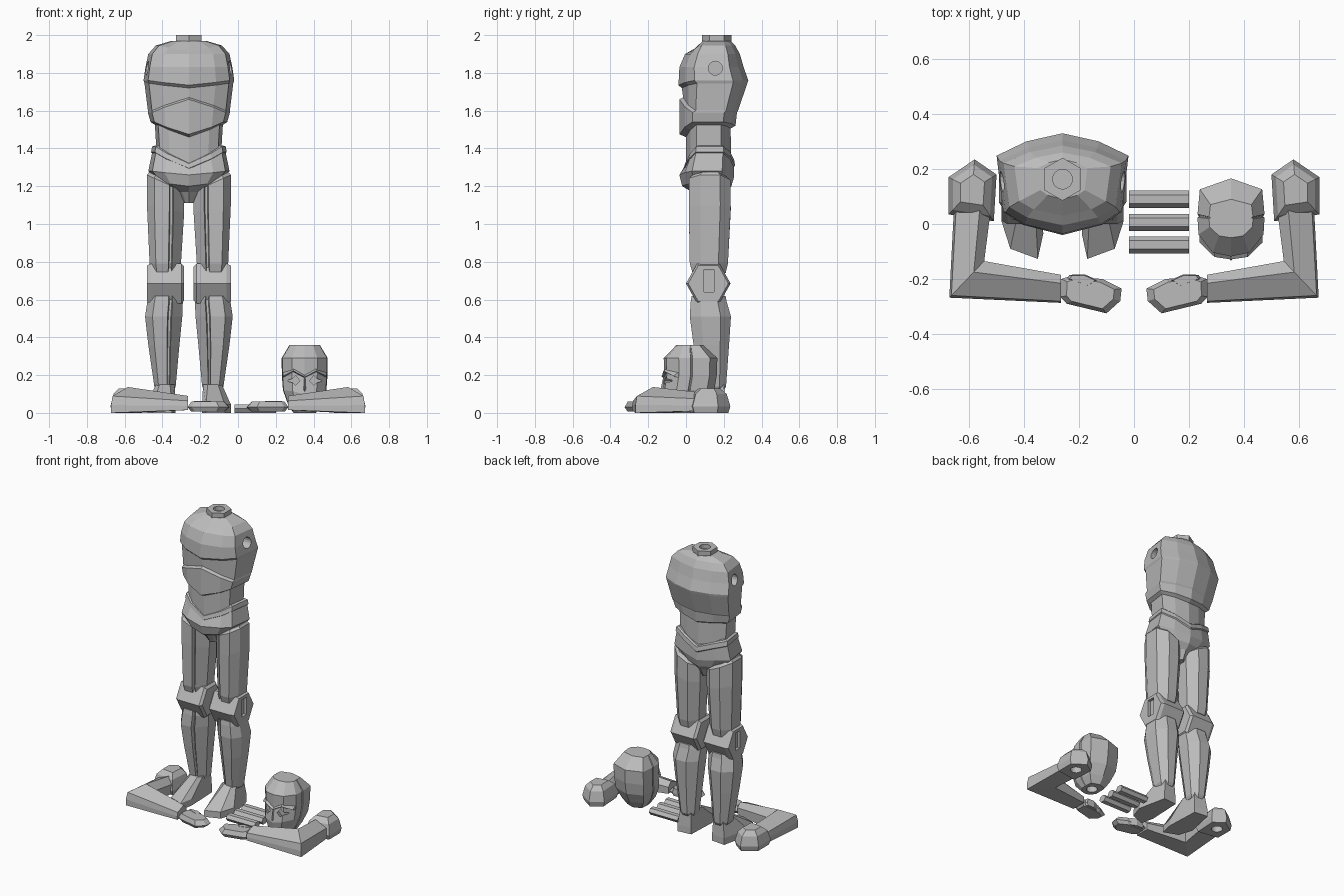
import bpy, bmesh, math
from mathutils import Matrix, Vector

cube = bpy.data.objects.get("Cube")
if cube:
    bpy.data.objects.remove(cube)

grey = bpy.data.materials.new("plain_grey")
grey.use_nodes = True
grey.diffuse_color = (0.5, 0.5, 0.5, 1)
grey.node_tree.nodes["Principled BSDF"].inputs["Base Color"].default_value = (0.5, 0.5, 0.5, 1)

BODY_X = -0.26
SIDES = (("left", 1), ("right", -1))


def finish(name, bm):
    bmesh.ops.recalc_face_normals(bm, faces=bm.faces)
    mesh = bpy.data.meshes.new(name)
    bm.to_mesh(mesh)
    bm.free()
    mesh.materials.append(grey)
    obj = bpy.data.objects.new(name, mesh)
    bpy.context.collection.objects.link(obj)
    return obj


def loft(name, rings):
    """Skin a stack of equal-length point rings and cap both ends."""
    bm = bmesh.new()
    loops = [[bm.verts.new(p) for p in ring] for ring in rings]
    n = len(loops[0])
    for a, b in zip(loops, loops[1:]):
        for i in range(n):
            j = (i + 1) % n
            bm.faces.new((a[i], a[j], b[j], b[i]))
    bm.faces.new(loops[0])
    bm.faces.new(loops[-1])
    return finish(name, bm)


def cut(obj, matrix, r1, r2, depth, sides=16):
    """Sink a round or angular socket along the local z of matrix."""
    bm = bmesh.new()
    bmesh.ops.create_cone(bm, cap_ends=True, segments=sides, radius1=r1,
                          radius2=r2, depth=depth, matrix=matrix)
    cutter = finish("cutter", bm)
    cutter.hide_render = True
    mod = obj.modifiers.new("socket", 'BOOLEAN')
    mod.operation, mod.object, mod.solver = 'DIFFERENCE', cutter, 'EXACT'
    bpy.context.view_layer.objects.active = obj
    bpy.ops.object.modifier_apply(modifier=mod.name)
    bpy.data.objects.remove(cutter)


def at(x, y, z, turn=0, axis='X'):
    return Matrix.Translation((x, y, z)) @ Matrix.Rotation(turn, 4, axis)


def shell(name, section, rows, cx):
    """Symmetric loft; rows hold side z, front and back z shift, half width, front y, back y."""
    rings = []
    for z, df, db, w, yf, yb in rows:
        half = [(u * w, yf + v * (yb - yf), z + (df if v < .5 else db) * k)
                for u, v, k in section]
        rings.append([(cx + x, y, h) for x, y, h in half] +
                     [(cx - x, y, h) for x, y, h in half[-2:0:-1]])
    return loft(name, rings)


def hexagon(r, turn=0):
    return [(r * math.cos(turn + i * math.pi / 3), r * math.sin(turn + i * math.pi / 3))
            for i in range(6)]


# Torso: section runs from front centre round to back centre
BODY = [(0, 0, 1), (.6, .1, .4), (.9, .23, 0), (1, .78, 0), (.55, .92, .4), (0, 1, 1)]
chest = shell("chest", BODY, [
    (1.97, 0, 0, .09, .09, .235), (1.945, -.03, 0, .175, .03, .26),
    (1.90, 0, 0, .215, -.005, .285), (1.83, 0, 0, .23, -.035, .305),
    (1.76, -.025, 0, .24, -.04, .33), (1.745, -.025, 0, .235, -.022, .325),
    (1.60, .07, 0, .217, -.015, .275), (1.59, .07, 0, .217, -.035, .27),
    (1.54, -.065, -.02, .203, -.035, .262), (1.525, -.065, -.02, .18, .0, .235)], BODY_X)
for name, s in SIDES:
    cut(chest, at(BODY_X + s * .23, .155, 1.825, math.pi / 2, 'Y'), .037, .037, .12)
shell("waist", BODY, [(1.56, -.05, 0, .182, 0, .235), (1.36, -.05, -.05, .17, 0, .24)], BODY_X)
shell("belt", BODY, [(1.415, -.09, -.07, .18, .01, .245), (1.41, -.09, -.07, .195, -.005, .255),
                     (1.38, -.085, -.07, .2, -.012, .26), (1.37, -.085, -.07, .19, 0, .25)], BODY_X)
shell("pelvis", BODY, [(1.39, -.085, -.07, .192, -.003, .252), (1.28, -.02, -.03, .215, -.035, .255),
                       (1.22, -.02, -.02, .16, -.02, .24), (1.17, 0, 0, .06, .03, .21),
                       (1.11, 0, 0, .025, .07, .18)], BODY_X)
neck = loft("neck", [[(BODY_X + x, .163 + y, z) for x, y in hexagon(.078, math.pi / 6)]
                     for z in (1.94, 2.0)])
cut(neck, at(BODY_X, .163, 2.0), .036, .036, .06)

# Legs: limb section with a narrow groove beside the front panel
LIMB = [(1, -.45), (.6, -1), (-.2, -1), (-.25, -.78), (-.38, -.78), (-.43, -.95),
        (-1, -.3), (-1, .5), (-.4, 1), (.4, 1), (1, .5)]


def limb(name, s, rows):
    """Rows hold z, slant, inner and outer offset, front and back y."""
    rings = []
    for z, slant, xi, xo, yf, yb in rows:
        mx, w, my, d = (xi + xo) / 2, (xo - xi) / 2, (yf + yb) / 2, (yb - yf) / 2
        rings.append([(BODY_X + s * (mx + u * w), my + v * d, z + slant * u) for u, v in LIMB])
    return loft(name, rings)


FOOT = [(.222, .01), (.19, -.09), (.09, -.127), (.07, -.035), (.08, .2), (.18, .21)]
ANKLE = [(.175, .10), (.155, .075), (.1, .07), (.075, .09), (.085, .195), (.165, .2)]
for name, s in SIDES:
    limb(name + "_thigh", s, [
        (1.235, .04, .045, .21, .035, .215), (1.215, .045, .025, .222, .015, .235),
        (1.08, .02, .025, .222, .015, .237), (.79, 0, .042, .208, .02, .222),
        (.74, 0, .05, .2, .035, .21)])
    limb(name + "_shin", s, [
        (.62, 0, .04, .21, .03, .21), (.59, 0, .032, .22, .025, .215),
        (.51, 0, .035, .232, .02, .238), (.36, 0, .05, .215, .04, .228),
        (.14, 0, .07, .183, .075, .212), (.12, 0, .08, .172, .085, .2)])
    # Knee: six-sided drum lying across the leg, slotted on its outer end
    knee = loft(name + "_knee", [
        [(BODY_X + s * x, .118 + k * y, .685 + k * z * 1.03) for y, z in hexagon(.118)]
        for x, k in ((.025, .86), (.04, 1), (.2, 1), (.222, .9))])
    slot = at(BODY_X + s * .222, .122, .70) @ Matrix.Diagonal((1, .75, 1.7, 1)) \
        @ Matrix.Rotation(math.pi / 2, 4, 'Y') @ Matrix.Rotation(math.pi / 4, 4, 'Z')
    cut(knee, slot, .05, .05, .04, 4)
    loft(name + "_foot", [
        [(BODY_X + s * x, y, z) for x, y in FOOT] for z in (0, .045)] +
        [[(BODY_X + s * x, y, .15) for x, y in ANKLE]])

# Head: seam groove sits between the face and the back shell
HEAD_X = .353
SKULL = [(0, 0, 1), (.55, .05, .3), (.97, .28, 0), (1, .5, 0), (.94, .51, 0),
         (.94, .53, 0), (1, .54, 0), (.93, .86, 0), (0, 1, 0)]
head = shell("head", SKULL, [
    (0, 0, 0, .06, -.07, .08), (.05, 0, 0, .09, -.115, .115),
    (.12, -.02, 0, .115, -.128, .15), (.20, 0, 0, .121, -.115, .163),
    (.29, 0, 0, .122, -.118, .166), (.36, 0, 0, .08, -.05, .09)], HEAD_X)
for s in (1, -1):
    cut(head, at(HEAD_X + s * .048, -.11, .17, math.pi / 2), .045, .005, .07, 4)
cut(head, at(HEAD_X, 0, 0), .036, .036, .08)
# Brow: a pair of slanted ridges meeting above the nose
for name, s in SIDES:
    loft(name + "_brow", [
        [(HEAD_X + s * x, y + dy, z + dz) for dy, dz in ((-.012, 0), (.02, -.01), (.02, .022))]
        for x, y, z in ((0, -.117, .19), (.06, -.108, .222), (.115, -.055, .195))])
loft("nose", [[(HEAD_X - w, -.1, z), (HEAD_X, y, z), (HEAD_X + w, -.1, z)]
              for w, y, z in ((.008, -.118, .2), (.02, -.135, .125), (.012, -.125, .11))])

# Arms: laid flat, bent at the elbow, mirrored across the centre
SHOULDER = [(.675, .17), (.58, .235), (.5, .18), (.51, .01), (.675, .035)]
ARM = [(0, 0), (0, .3), (.06, .65), (.7, 1), (1, .6), (1, 0)]
HAND = [(.265, -.2), (.24, -.192), (.115, -.2), (.045, -.235), (.05, -.28),
        (.1, -.325), (.245, -.29), (.268, -.265)]
THUMB = [(.245, -.2), (.235, -.185), (.18, -.183), (.13, -.205), (.16, -.23)]


def plate(name, s, outline, levels):
    """Stack one flat outline at several heights, scaled about its middle."""
    mid = sum((Vector(p) for p in outline), Vector((0, 0))) / len(outline)
    return loft(name, [[(s * (mid.x + (x - mid.x) * k), mid.y + (y - mid.y) * k, z)
                        for x, y in outline] for z, k in levels])


for name, s in SIDES:
    block = plate(name + "_shoulder", s, SHOULDER, ((0, .9), (.035, 1), (.1, .82), (.13, .5)))
    cut(block, at(s * .59, .125, 0), .036, .036, .09)
    # Stations: outer point, inner point, base and top height
    stations = [((.655, .06), (.52, .06), .01, .11),
                ((.672, -.268), (.545, -.135), 0, .137),
                ((.265, -.287), (.265, -.185), .015, .09)]
    loft(name + "_arm", [
        [(s * (o[0] + t * (i[0] - o[0])), o[1] + t * (i[1] - o[1]), lo + h * (hi - lo))
         for t, h in ARM] for o, i, lo, hi in stations])
    plate(name + "_hand", s, HAND, ((.008, .8), (.03, 1), (.06, .78)))
    plate(name + "_thumb", s, THUMB, ((.012, .85), (.03, 1), (.062, .8)))

# Loose joint pegs lying in a row
for i, y in enumerate((.09, .006, -.076)):
    loft(f"joint_peg_{i + 1}", [[(x, y + py, .022 + .82 * pz) for py, pz in hexagon(.031)]
                                for x in (-.018, .2)])
